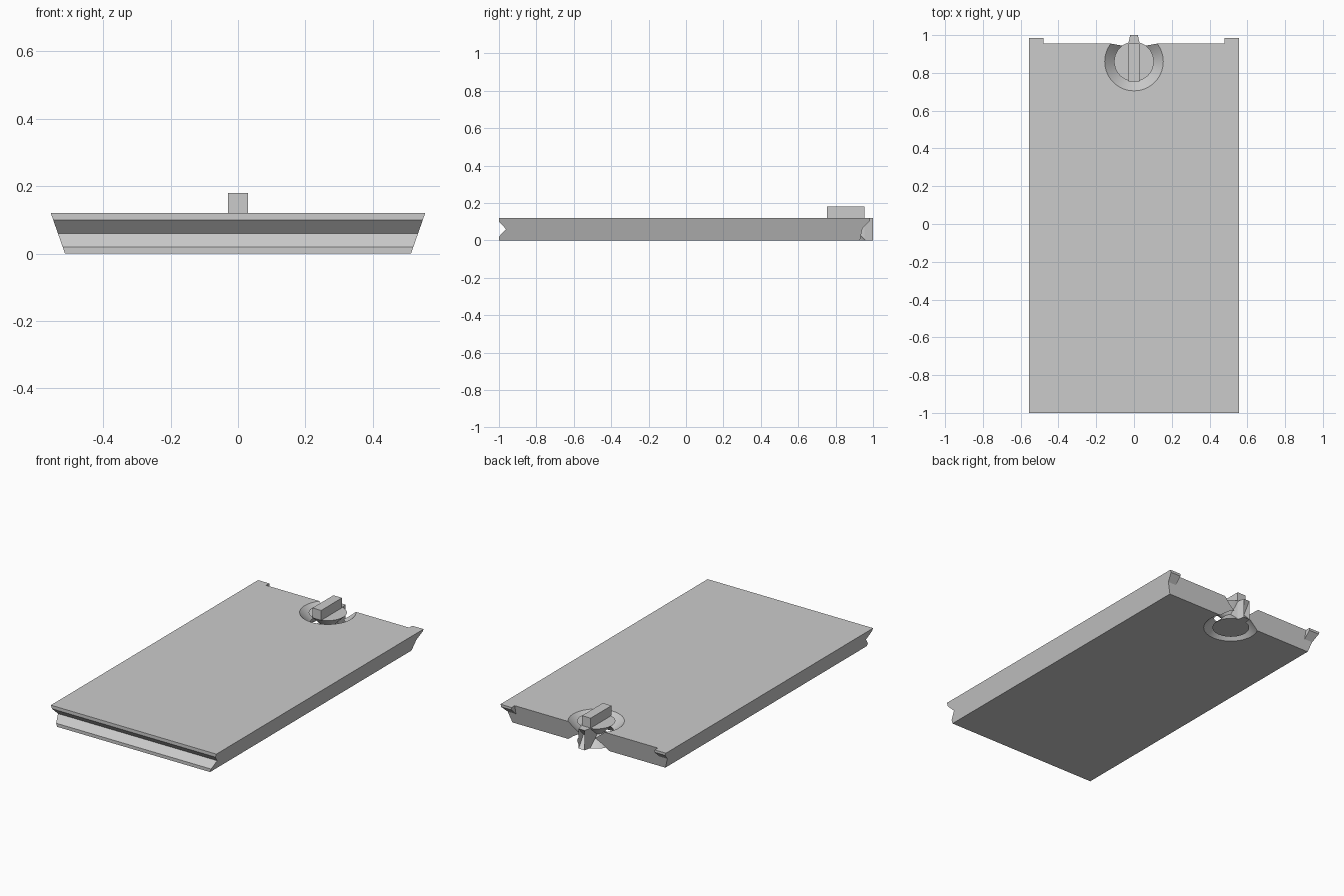
import bpy, bmesh, math

if "Cube" in bpy.data.objects:
    bpy.data.objects.remove(bpy.data.objects["Cube"])

TOP = 0.12            # plate thickness
MID = TOP / 2
CY = 0.86             # centre of the turn latch

grey = bpy.data.materials.new("plain_grey")
grey.diffuse_color = (0.6, 0.6, 0.6, 1)
grey.use_nodes = True
grey.node_tree.nodes["Principled BSDF"].inputs["Base Color"].default_value = grey.diffuse_color


def finish(name, bm):
    bmesh.ops.recalc_face_normals(bm, faces=bm.faces)
    me = bpy.data.meshes.new(name)
    bm.to_mesh(me)
    bm.free()
    me.materials.append(grey)
    ob = bpy.data.objects.new(name, me)
    bpy.context.collection.objects.link(ob)
    return ob


def prism(name, profile, left, right):
    """Span a (y, z) profile across x; left and right give x for each point."""
    bm = bmesh.new()
    a = [bm.verts.new((left(y, z), y, z)) for y, z in profile]
    b = [bm.verts.new((right(y, z), y, z)) for y, z in profile]
    bm.faces.new(a)
    bm.faces.new(b[::-1])
    n = len(profile)
    for i in range(n):
        j = (i + 1) % n
        bm.faces.new((a[i], b[i], b[j], a[j]))
    big = [f for f in bm.faces if len(f.verts) > 4]
    bmesh.ops.triangulate(bm, faces=big)
    return finish(name, bm)


def turned(name, rings, seg=64):
    """Stack circles of (radius, z) about the latch axis, capped at both ends."""
    bm = bmesh.new()
    loops = []
    for r, z in rings:
        loops.append([bm.verts.new((r * math.cos(2 * math.pi * i / seg),
                                    CY + r * math.sin(2 * math.pi * i / seg), z))
                      for i in range(seg)])
    for lo, hi in zip(loops, loops[1:]):
        for i in range(seg):
            j = (i + 1) % seg
            bm.faces.new((lo[i], lo[j], hi[j], hi[i]))
    bm.faces.new(loops[0][::-1])
    bm.faces.new(loops[-1])
    return finish(name, bm)


def smooth(ob):
    bpy.ops.object.select_all(action='DESELECT')
    ob.select_set(True)
    bpy.context.view_layer.objects.active = ob
    bpy.ops.object.shade_smooth_by_angle(angle=math.radians(25))


def side(y, z):
    # sides flare outward towards the top
    return 0.513 + 0.042 * z / TOP


# Sliding plate: grooved front edge, leaning back edge
plate = prism("plate", [(-1, 0), (0.93, 0), (0.955, TOP), (-1, TOP),
                        (-1, 0.10), (-0.962, MID), (-1, 0.02)],
              lambda y, z: -side(y, z), side)

# Hourglass opening for the latch, running out through the back edge
cutter = turned("latch_hole_cutter", [(0.165, -0.01), (0.095, MID), (0.165, TOP + 0.01)])
cut = plate.modifiers.new("latch_hole", 'BOOLEAN')
cut.operation = 'DIFFERENCE'
cut.solver = 'EXACT'
cut.object = cutter
bpy.context.view_layer.objects.active = plate
bpy.ops.object.modifier_apply(modifier=cut.name)
bpy.data.objects.remove(cutter)
smooth(plate)

# Small undercut tabs at the back corners
tab = [(0.955, TOP), (0.985, TOP), (0.985, 0.105), (0.9435, 0.065)]
for label, s in (("right", 1), ("left", -1)):
    prism("corner_tab_" + label, tab,
          lambda y, z: s * 0.48, lambda y, z: s * side(y, z))

# Turn latch: disc with a V groove all round
smooth(turned("latch_disc", [(0.105, 0), (0.045, MID), (0.105, TOP)]))


# Latch tongue: narrows towards its grooved end
def half_width(y, z):
    return 0.03 - 0.01 * max(0, y - 0.955) / 0.045


prism("latch_tongue", [(CY, 0), (0.955, 0), (1, 0), (0.94, MID),
                       (1, TOP), (0.955, TOP), (CY, TOP)],
      lambda y, z: -half_width(y, z), half_width)

# Finger grip on top of the latch
prism("latch_grip", [(0.755, TOP), (0.955, TOP), (0.955, 0.18), (0.755, 0.18)],
      lambda y, z: -0.029, lambda y, z: 0.029)
